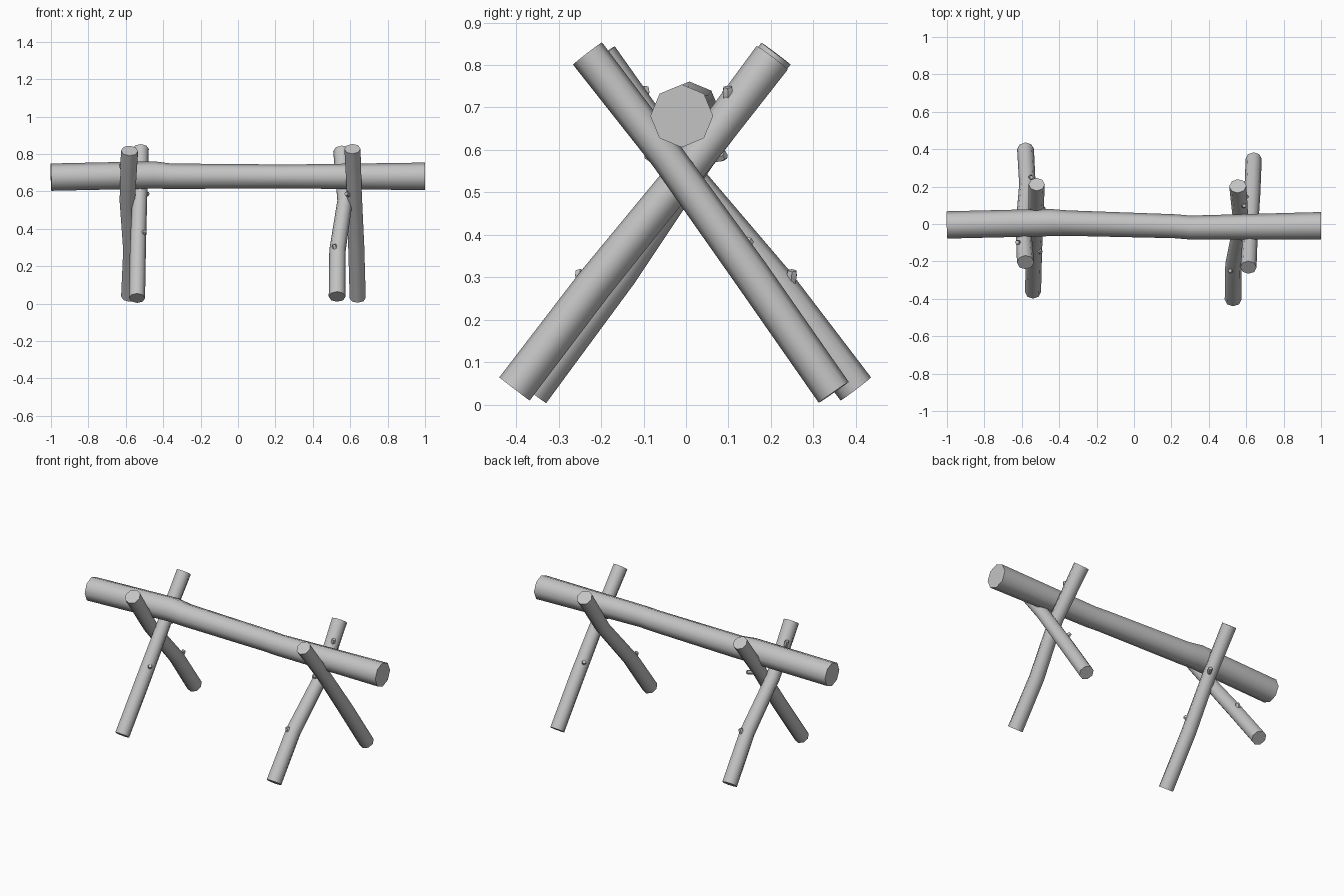
import bpy, bmesh, math
from mathutils import Vector

cube = bpy.data.objects.get("Cube")
if cube:
    bpy.data.objects.remove(cube, do_unlink=True)

grey = bpy.data.materials.new("plain grey wood")
grey.use_nodes = True
colour = (0.55, 0.55, 0.55, 1)
grey.diffuse_color = colour
grey.node_tree.nodes["Principled BSDF"].inputs["Base Color"].default_value = colour


def log(name, path, radii, sides=8, turn=0.0):
    """Loft a closed round log along a path, one radius per point."""
    pts = [Vector(p) for p in path]
    bm = bmesh.new()
    rings = []
    for i, p in enumerate(pts):
        axis = (pts[min(i + 1, len(pts) - 1)] - pts[max(i - 1, 0)]).normalized()
        ref = Vector((0, 0, 1)) if abs(axis.x) > 0.7 else Vector((1, 0, 0))
        u = (ref - axis * ref.dot(axis)).normalized()
        v = axis.cross(u)
        angles = [turn + math.tau * k / sides for k in range(sides)]
        rings.append([bm.verts.new(p + radii[i] * (u * math.cos(a) + v * math.sin(a)))
                      for a in angles])
    for a, b in zip(rings, rings[1:]):
        for k in range(sides):
            n = (k + 1) % sides
            bm.faces.new((a[k], a[n], b[n], b[k]))
    bm.faces.new(rings[0][::-1])
    bm.faces.new(rings[-1])
    bmesh.ops.recalc_face_normals(bm, faces=bm.faces)
    mesh = bpy.data.meshes.new(name)
    bm.to_mesh(mesh)
    bm.free()
    mesh.materials.append(grey)
    obj = bpy.data.objects.new(name, mesh)
    bpy.context.collection.objects.link(obj)
    bpy.ops.object.select_all(action='DESELECT')
    obj.select_set(True)
    bpy.context.view_layer.objects.active = obj
    bpy.ops.object.shade_smooth_by_angle(angle=math.radians(50))
    return obj


def knot(name, tip, direction):
    """Short branch stub, flaring slightly to its cut end."""
    tip, d = Vector(tip), Vector(direction).normalized()
    log(name, [tip - d * 0.045, tip - d * 0.012, tip], [0.010, 0.014, 0.011], 6)


# Crossbeam, slightly crooked
log("crossbeam",
    [(-1, -0.005, 0.676), (-0.45, 0.008, 0.688), (-0.36, 0.005, 0.681),
     (0.22, -0.012, 0.68), (0.3, -0.019, 0.68), (1, -0.01, 0.68)],
    [0.073, 0.073, 0.068, 0.064, 0.064, 0.074])

# Crossed legs, each from foot to top
r = 0.043
log("right_front_leg",
    [(-0.54, -0.364, 0.029), (-0.535, -0.157, 0.31), (-0.525, 0.03, 0.585),
     (-0.52, 0.212, 0.827)], [r, r, 0.04, r])
log("left_back_leg",
    [(0.64, 0.348, 0.029), (0.632, 0.152, 0.31), (0.622, -0.045, 0.585),
     (0.612, -0.232, 0.827)], [r, r, 0.04, r])
log("left_front_leg",
    [(0.53, -0.404, 0.037), (0.532, -0.215, 0.285), (0.572, 0.0, 0.55),
     (0.555, 0.203, 0.817)], [0.045, 0.044, 0.041, 0.046])
log("right_back_leg",
    [(-0.58, 0.4, 0.037), (-0.57, 0.212, 0.285), (-0.592, -0.01, 0.55),
     (-0.58, -0.205, 0.817)], [0.045, 0.044, 0.041, 0.046])

# Branch stubs; s turns each set half round for the opposite leg
for side, s, x in (("right_front", 1, -0.53), ("left_back", -1, 0.626)):
    knot(side + "_lower_knot", (x + s * 0.032, s * -0.151, 0.388), (s * 0.4, s * -0.5, 0.6))
    knot(side + "_upper_knot", (x + s * 0.048, s * 0.092, 0.588), (s * 0.5, s * 0.8, 0.2))
for side, s, x in (("left_front", 1, 0.55), ("right_back", -1, -0.585)):
    knot(side + "_lower_knot", (x - s * 0.037, s * -0.25, 0.316), (s * -0.3, s * -0.1, 1))
    knot(side + "_upper_knot", (x + s * 0.04, s * 0.098, 0.748), (s * 0.3, s * -0.05, 1))
